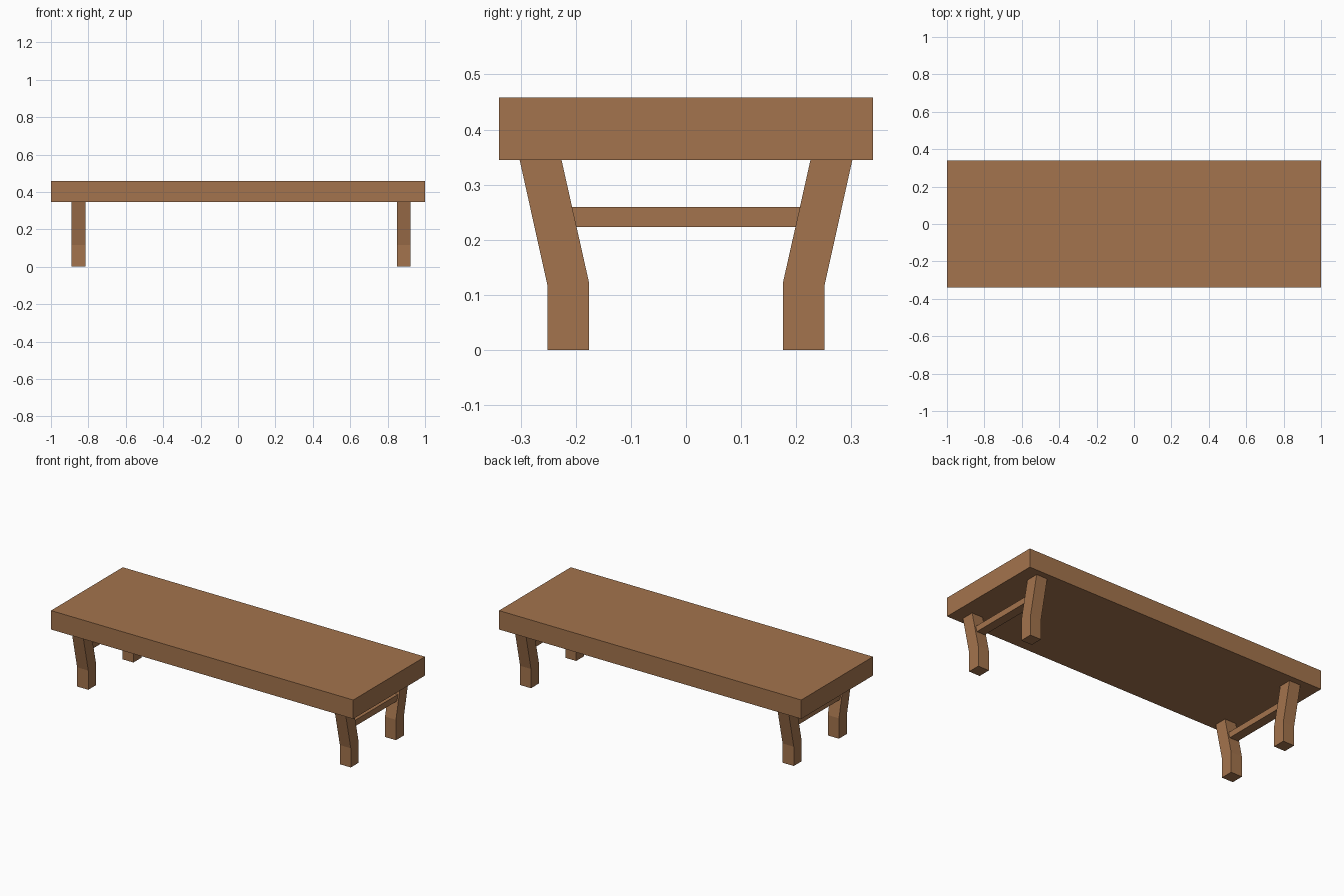
import bpy
import bmesh

if "Cube" in bpy.data.objects:
    bpy.data.objects.remove(bpy.data.objects["Cube"])

wood = bpy.data.materials.new("warm_brown_wood")
wood.diffuse_color = (0.371, 0.174, 0.074, 1)
wood.use_nodes = True
wood.node_tree.nodes["Principled BSDF"].inputs["Base Color"].default_value = wood.diffuse_color


def prism(name, profile, x0, x1):
    """Extrude a (y, z) profile along x from x0 to x1."""
    bm = bmesh.new()
    face = bm.faces.new([bm.verts.new((x0, y, z)) for y, z in profile])
    ext = bmesh.ops.extrude_face_region(bm, geom=[face])
    verts = [v for v in ext["geom"] if isinstance(v, bmesh.types.BMVert)]
    bmesh.ops.translate(bm, vec=(x1 - x0, 0, 0), verts=verts)
    bmesh.ops.recalc_face_normals(bm, faces=bm.faces)
    mesh = bpy.data.meshes.new(name)
    bm.to_mesh(mesh)
    bm.free()
    mesh.materials.append(wood)
    obj = bpy.data.objects.new(name, mesh)
    bpy.context.collection.objects.link(obj)
    return obj


def rect(y, z0, z1):
    return [(-y, z0), (y, z0), (y, z1), (-y, z1)]


# Thick plank top
prism("bench_top", rect(0.339, 0.345, 0.458), -1, 1)

# Bent legs, front and back, joined by a rail at each end
leg = [(0.176, 0), (0.251, 0), (0.251, 0.115),
       (0.302, 0.345), (0.226, 0.345), (0.176, 0.122)]
for end, x0, x1 in (("left", -0.889, -0.815), ("right", 0.85, 0.922)):
    for side, s in (("front", -1), ("back", 1)):
        prism(f"{side}_{end}_leg", [(s * y, z) for y, z in leg], x0, x1)
    prism(f"{end}_rail", rect(0.215, 0.223, 0.259), x0 + 0.009, x1 - 0.009)
